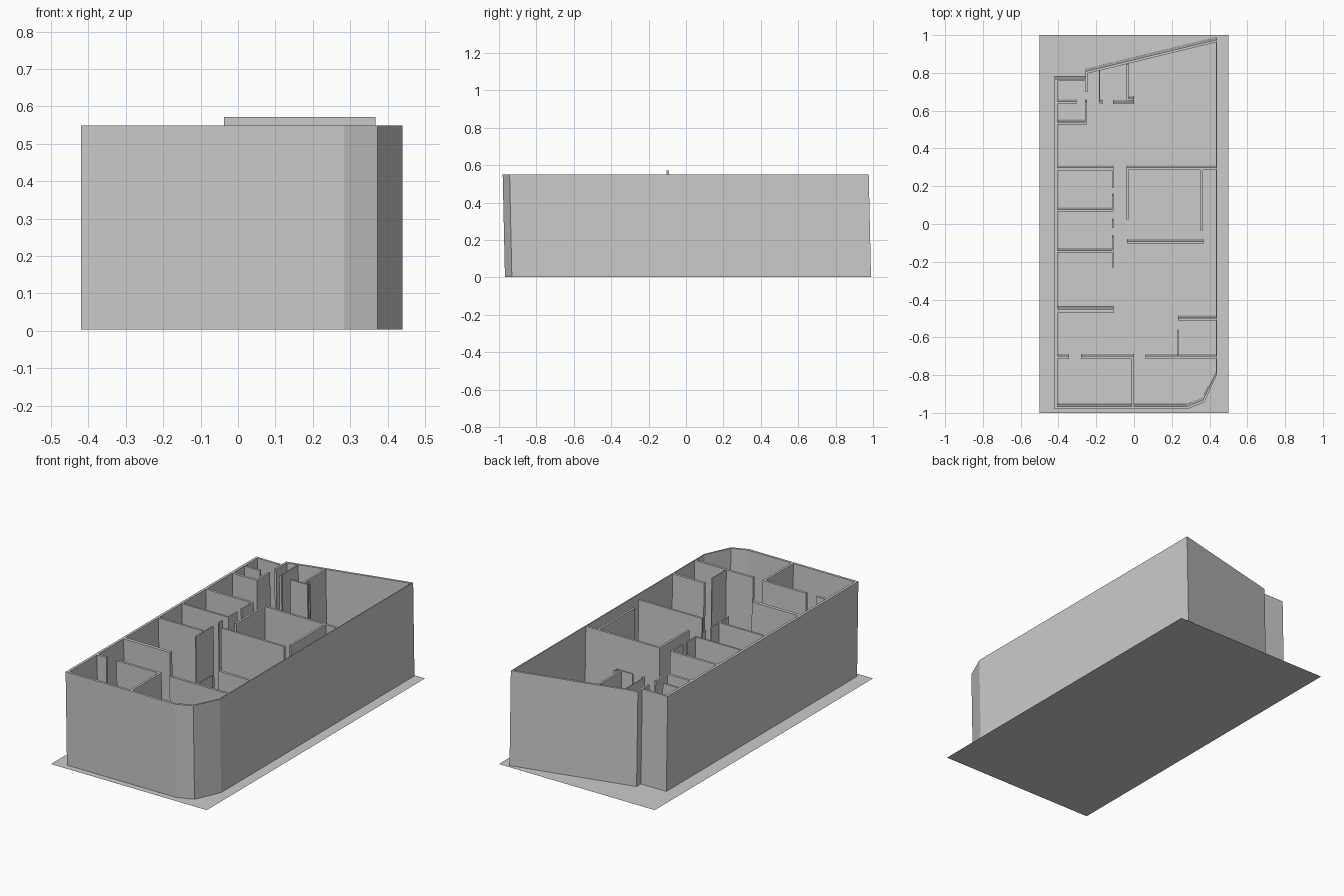
import bpy

LEAN = 0.012          # the walls lean slightly towards the front
Z0, Z1 = 0.003, 0.549


def make_object(name, verts, faces):
    mesh = bpy.data.meshes.new(name)
    mesh.from_pydata(verts, [], faces)
    mesh.update()
    obj = bpy.data.objects.new(name, mesh)
    bpy.context.collection.objects.link(obj)
    return obj


def levels(points, top=Z1):
    """Bottom and top copies of a plan outline, with the lean applied."""
    return ([(x, y + LEAN, Z0) for x, y in points]
            + [(x, y, top) for x, y in points])


def wall(name, x0, x1, y0, y1, top=Z1):
    """Straight partition given by its plan rectangle."""
    v = levels([(x0, y0), (x1, y0), (x1, y1), (x0, y1)], top)
    f = [(3, 2, 1, 0), (4, 5, 6, 7)]
    f += [(i, (i + 1) % 4, (i + 1) % 4 + 4, i + 4) for i in range(4)]
    return make_object(name, v, f)


# ground slab
make_object("floor_sheet",
            [(-0.5, -1, 0), (0.5, -1, 0), (0.5, 1, 0), (-0.5, 1, 0)],
            [(0, 1, 2, 3)])

# outer shell: ring between an outer and an inner outline
outer = [(-.42, -.98), (.283, -.98), (.373, -.943), (.44, -.795),
         (.44, .977), (-.257, .808), (-.257, .768), (-.42, .768)]
inner = [(-.405, -.966), (.28, -.966), (.364, -.932), (.434, -.79),
         (.434, .962), (-.245, .797), (-.245, .756), (-.405, .756)]
n = len(outer)
verts = levels(outer) + levels(inner)
faces = []
for i in range(n):
    j = (i + 1) % n
    faces += [(i, j, j + n, i + n),                              # outside
              (j + 2 * n, i + 2 * n, i + 3 * n, j + 3 * n),      # inside
              (i + n, j + n, j + 3 * n, i + 3 * n),              # top
              (j, i, i + 2 * n, j + 2 * n)]                      # bottom
make_object("outer_wall", verts, faces)

# crosswise partitions: x0, x1, y0, y1
cross = [
    (-.405, -.345, -.714, -.700), (-.28, 0, -.714, -.700),
    (.06, .434, -.714, -.700),                       # front rooms
    (-.405, -.108, -.470, -.450), (-.405, -.108, -.151, -.139),
    (-.405, -.108, .065, .076), (-.405, -.108, .284, .298),  # left row
    (-.405, -.248, .526, .541), (-.405, -.305, .636, .648),
    (-.11, 0, .636, .645), (-.03, 0, .655, .665),    # back rooms
    (-.04, .434, .285, .298),                        # middle room
    (.232, .434, -.512, -.497),                      # right closet
]
for k, r in enumerate(cross):
    wall(f"cross_partition_{k + 1}", *r)

# lengthwise partitions and door stubs
length = [
    (-.013, 0, -.966, -.705),
    (-.116, -.108, .19, .298), (-.116, -.108, .065, .150),
    (-.116, -.108, -.02, .018), (-.116, -.108, -.230, -.070),
    (-.26, -.248, .526, .648), (-.257, -.245, .70, .797),
    (-.184, -.180, .64, .808), (-.180, -.167, .636, .648),
    (-.04, -.028, .648, .845),
    (-.04, -.028, .025, .290), (.352, .364, -.035, .290),
    (.231, .236, -.700, -.570),
]
for k, r in enumerate(length):
    wall(f"long_partition_{k + 1}", *r)

# slightly taller wall in the middle room
wall("tall_partition", -.038, .368, -.104, -.092, 0.571)
